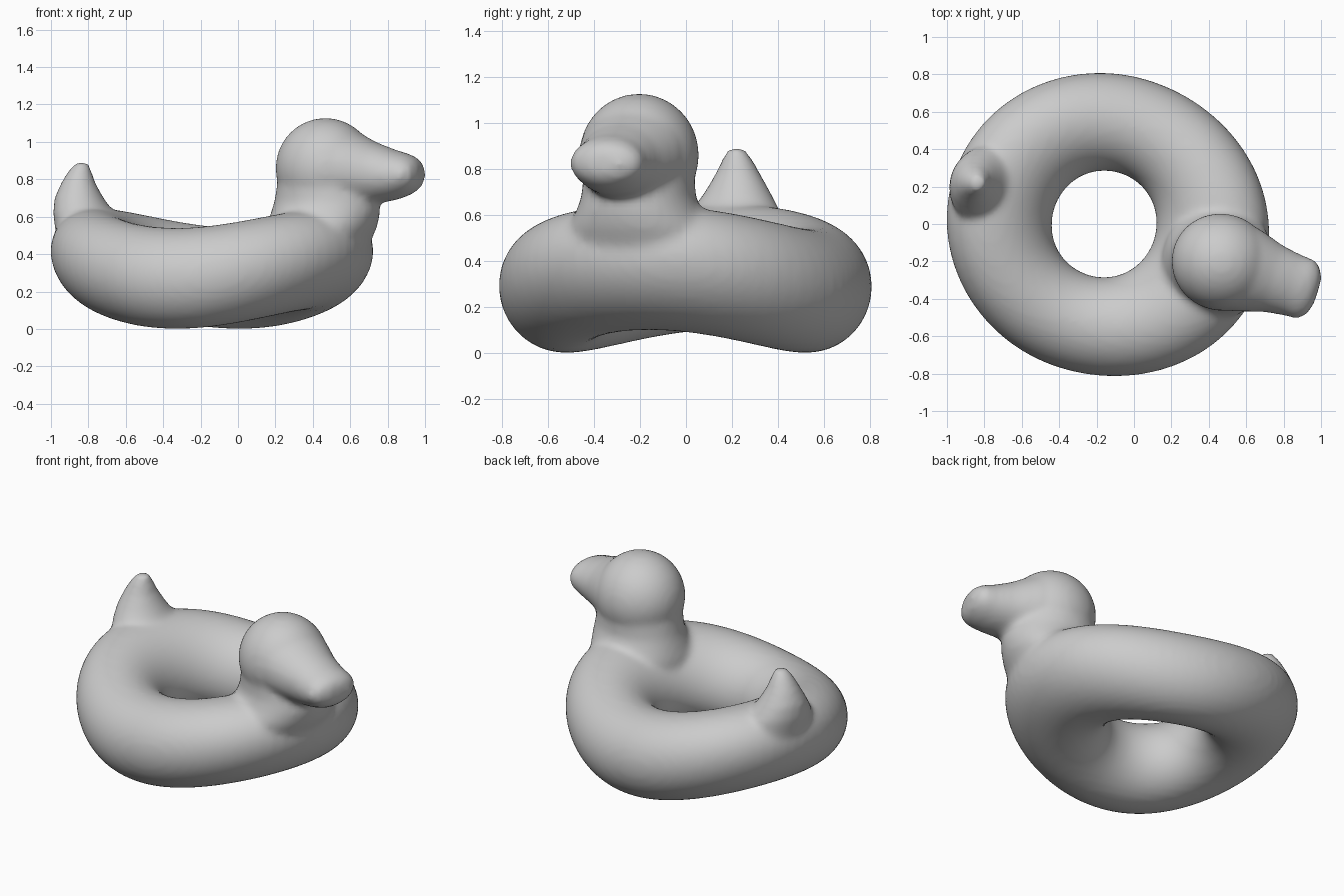
import bpy, bmesh, math
from mathutils import Vector

if "Cube" in bpy.data.objects:
    bpy.data.objects.remove(bpy.data.objects["Cube"])

AXIS = math.radians(-18)      # heading of the float (tail -> beak)
CX = -0.16                    # centre of the hole
N = 40
C, S = math.cos(AXIS), math.sin(AXIS)


def world(u, v, z):
    return Vector((CX + u * C - v * S, u * S + v * C, z))


def skin(bm, rings, closed=False):
    """Bridge a list of equal point rings; cap the ends unless closed."""
    loops = [[bm.verts.new(p) for p in r] for r in rings]
    n = len(loops[0])
    new = []
    for i in range(len(loops) if closed else len(loops) - 1):
        a, b = loops[i], loops[(i + 1) % len(loops)]
        for j in range(n):
            k = (j + 1) % n
            new.append(bm.faces.new((a[j], a[k], b[k], b[j])))
    if not closed:
        new.append(bm.faces.new(loops[0][::-1]))
        new.append(bm.faces.new(loops[-1]))
    bmesh.ops.recalc_face_normals(bm, faces=new)


def circle(n=N):
    return [(math.cos(2 * math.pi * i / n), math.sin(2 * math.pi * i / n)) for i in range(n)]


def upright(bm, stations):
    """Stack of horizontal ellipses: (z, u, radius along, radius across)."""
    skin(bm, [[world(u + ru * c, rv * s, z) for c, s in circle()]
              for z, u, ru, rv in stations])


bm = bmesh.new()

# Swim ring: sides rest on the floor, front and back curve upward
rings = []
for c, s in circle(72):
    k = c * c
    outer = 0.805 + 0.035 * k + 0.045 * max(c, 0) ** 2
    r, a = (outer + 0.285) / 2, (outer - 0.285) / 2
    low, high = 0.10 * k, 0.54 + 0.105 * k
    ring = []
    for p, q in circle():
        rad = r + a * p + 0.06 * k * q
        ring.append(world(rad * c, rad * s, (low + high) / 2 + (high - low) / 2 * q))
    rings.append(ring)
skin(bm, rings, closed=True)

# Neck
upright(bm, [(0.42, 0.60, 0.27, 0.36), (0.55, 0.64, 0.295, 0.315),
             (0.62, 0.66, 0.295, 0.27), (0.68, 0.668, 0.285, 0.245),
             (0.78, 0.66, 0.26, 0.24)])

# Tail
upright(bm, [(0.45, -0.64, 0.19, 0.26), (0.62, -0.70, 0.16, 0.195),
             (0.70, -0.725, 0.13, 0.145), (0.78, -0.73, 0.092, 0.098),
             (0.85, -0.72, 0.06, 0.062), (0.885, -0.71, 0.038, 0.038),
             (0.895, -0.71, 0.015, 0.015)])

# Head
head = bmesh.ops.create_uvsphere(bm, u_segments=40, v_segments=24, radius=0.268)
for v in head["verts"]:
    v.co = world(v.co.x + 0.66, v.co.y * 0.97, v.co.z + 0.86)

# Beak: ellipses across the heading (u, half width, bottom, top)
beak = [(0.68, 0.24, 0.64, 1.11), (0.80, 0.232, 0.645, 1.07), (0.95, 0.185, 0.67, 0.995),
        (1.06, 0.168, 0.69, 0.955), (1.13, 0.166, 0.715, 0.935),
        (1.175, 0.135, 0.745, 0.91), (1.198, 0.07, 0.785, 0.87)]
skin(bm, [[world(u, w * c, (lo + hi) / 2 + (hi - lo) / 2 * s) for c, s in circle()]
          for u, w, lo, hi in beak])

mesh = bpy.data.meshes.new("inflatable_bird_ring")
bm.to_mesh(mesh)
bm.free()
obj = bpy.data.objects.new("inflatable_bird_ring", mesh)
bpy.context.collection.objects.link(obj)

# Fuse the parts into one soft skin
remesh = obj.modifiers.new("fuse", 'REMESH')
remesh.mode = 'VOXEL'
remesh.voxel_size = 0.02
remesh.use_smooth_shade = True
soft = obj.modifiers.new("soften", 'SMOOTH')
soft.factor = 0.5
soft.iterations = 8
